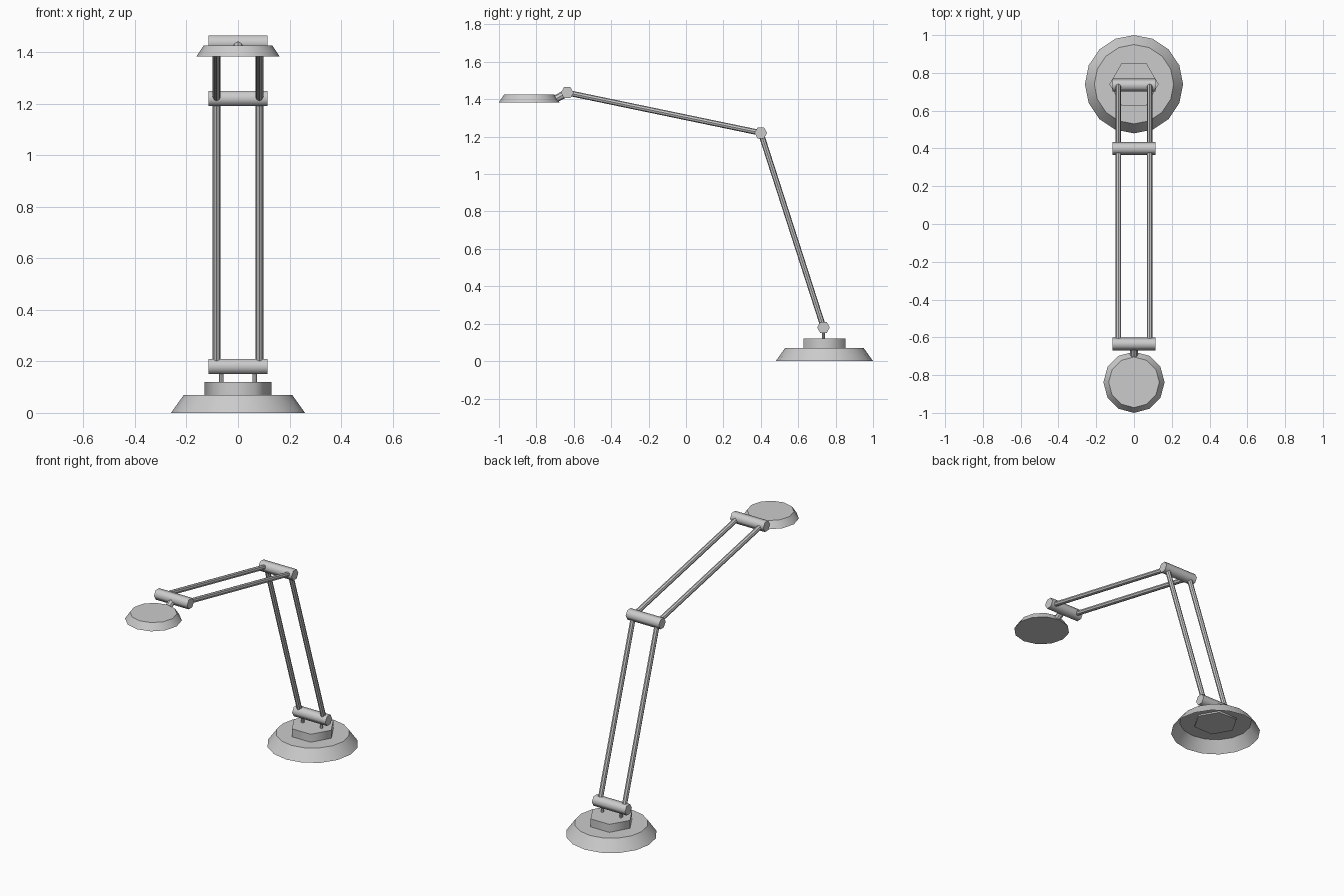
import bpy, bmesh, math
from mathutils import Vector, Matrix

if "Cube" in bpy.data.objects:
    bpy.data.objects.remove(bpy.data.objects["Cube"])


def add_tapered(name, start, end, r1, r2, sides, turn=0.0, open_start=False):
    """Prism or frustum running from start to end; optionally without its first cap."""
    a, b = Vector(start), Vector(end)
    d = b - a
    rot = Vector((0, 0, 1)).rotation_difference(d).to_matrix().to_4x4()
    m = Matrix.Translation((a + b) / 2) @ rot @ Matrix.Rotation(math.radians(turn), 4, 'Z')
    bm = bmesh.new()
    bmesh.ops.create_cone(bm, cap_ends=True, cap_tris=False, segments=sides,
                          radius1=r1, radius2=r2, depth=d.length)
    if open_start:
        caps = [f for f in bm.faces if f.normal.z < -0.99]
        bmesh.ops.delete(bm, geom=caps, context='FACES_ONLY')
    bm.transform(m)
    mesh = bpy.data.meshes.new(name)
    bm.to_mesh(mesh)
    bm.free()
    obj = bpy.data.objects.new(name, mesh)
    bpy.context.collection.objects.link(obj)
    bpy.ops.object.select_all(action='DESELECT')
    obj.select_set(True)
    bpy.context.view_layer.objects.active = obj
    bpy.ops.object.shade_smooth_by_angle(angle=math.radians(62 if sides < 8 else 35))
    return obj


base_y = 0.74
joints = {"base": (0.735, 0.18), "elbow": (0.40, 1.22), "head": (-0.635, 1.435)}

# Hollow round base with hexagonal plinth
add_tapered("base", (0, base_y, 0), (0, base_y, 0.07), 0.26, 0.21, 16, open_start=True)
add_tapered("base_plinth", (0, base_y, 0.06), (0, base_y, 0.12), 0.13, 0.13, 6, turn=90)

# Horizontal hinge bars
for label, (y, z) in joints.items():
    add_tapered(label + "_hinge", (-0.115, y, z), (0.115, y, z), 0.034, 0.034, 6)

# Paired posts and arm rods
for side, s in (("left", -1), ("right", 1)):
    add_tapered(side + "_post", (s * 0.065, 0.735, 0.11), (s * 0.065, 0.735, 0.18),
                0.009, 0.009, 8)
    for label, p, q in (("lower_arm", "base", "elbow"), ("upper_arm", "elbow", "head")):
        add_tapered(f"{side}_{label}", (s * 0.083, *joints[p]), (s * 0.083, *joints[q]),
                    0.015, 0.015, 8)

# Neck and lamp head
add_tapered("neck", (0, -0.635, 1.435), (0, -0.70, 1.40), 0.02, 0.02, 8)
add_tapered("lamp_head", (0, -0.838, 1.383), (0, -0.838, 1.425), 0.162, 0.134, 12)
